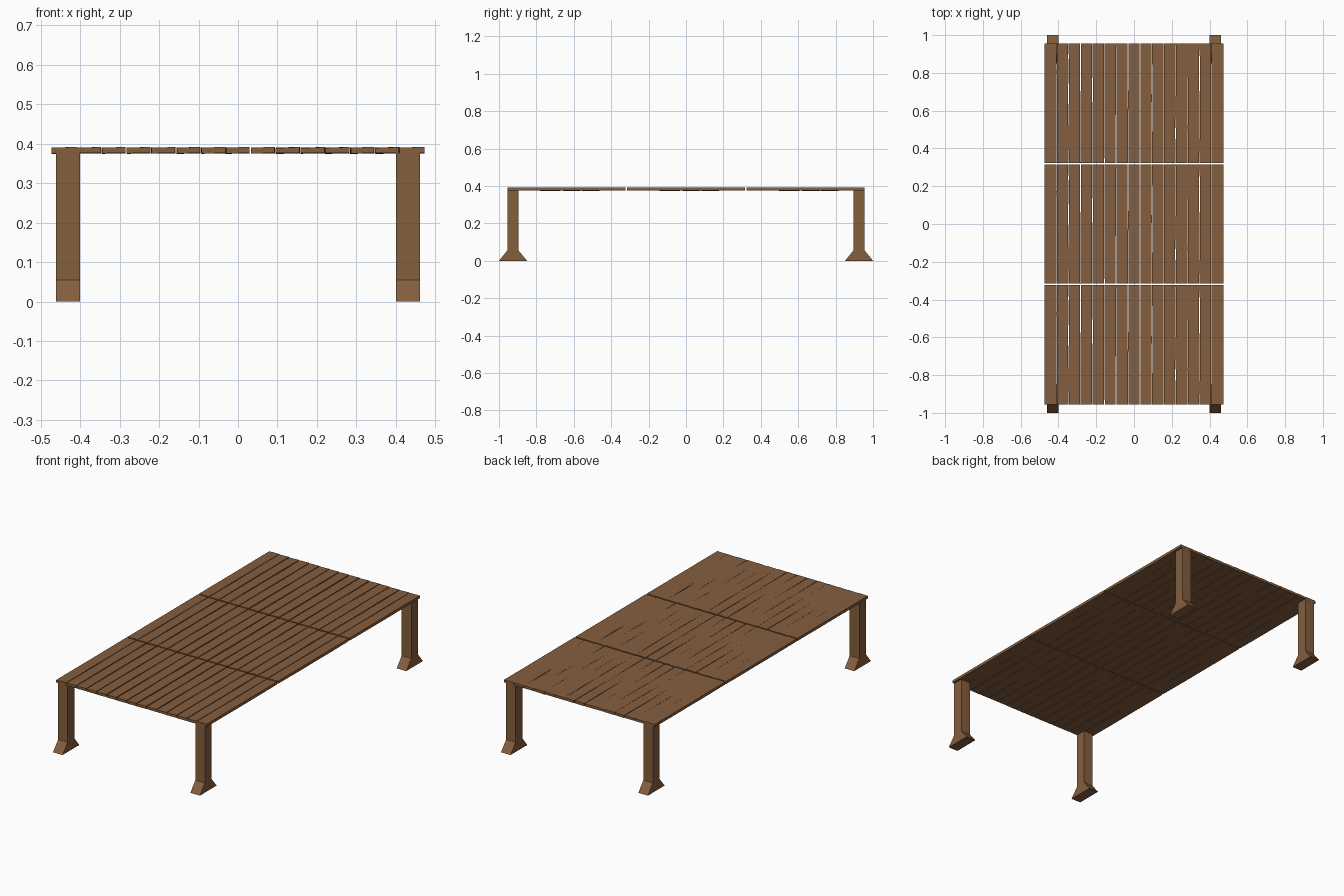
import bpy, bmesh, random
from mathutils import Vector

random.seed(4)
if "Cube" in bpy.data.objects:
    bpy.data.objects.remove(bpy.data.objects["Cube"])

wood = bpy.data.materials.new("brown wood")
wood.use_nodes = True
colour = (0.23, 0.112, 0.048, 1)
wood.diffuse_color = colour
wood.node_tree.nodes["Principled BSDF"].inputs["Base Color"].default_value = colour


def loft(name, rings):
    """Join matching cross-sections into one closed flat-faced solid."""
    bm = bmesh.new()
    loops = [[bm.verts.new(p) for p in ring] for ring in rings]
    for a, b in zip(loops, loops[1:]):
        for i in range(len(a)):
            j = (i + 1) % len(a)
            bm.faces.new((a[i], a[j], b[j], b[i]))
    bm.faces.new(loops[0])
    bm.faces.new(loops[-1])
    bmesh.ops.recalc_face_normals(bm, faces=bm.faces)
    mesh = bpy.data.meshes.new(name)
    bm.to_mesh(mesh)
    bm.free()
    mesh.materials.append(wood)
    obj = bpy.data.objects.new(name, mesh)
    bpy.context.collection.objects.link(obj)
    return obj


# Legs: square posts flaring into wedge feet along y
for sx, x_name in ((1, "left"), (-1, "right")):
    for sy, y_name in ((-1, "front"), (1, "back")):
        cx, cy = sx * 0.431, sy * 0.925
        rings = []
        for z, half in ((0, 0.075), (0.055, 0.03), (0.376, 0.03)):
            rings.append([(cx + u * 0.03, cy + v * half, z)
                          for u, v in ((-1, -1), (1, -1), (1, 1), (-1, 1))])
        loft(f"{y_name}_{x_name}_leg", rings)

# Deck: three repeated panels of slightly worn, twisted planks
COUNT, PITCH, LENGTH, SPACING = 15, 0.063, 0.632, 0.6395
for k in range(COUNT):
    x = (k - (COUNT - 1) / 2) * PITCH
    outer = k in (0, COUNT - 1)
    rings = []
    for t in (-0.5, -0.2, 0.05, 0.25, 0.5):
        tilt = random.uniform(-0.001, 0.003)
        left = 0.0315 if outer else random.uniform(0.0285, 0.0312)
        right = 0.0315 if outer else random.uniform(0.0285, 0.0312)
        bottom = 0.3755 - 0.001 * (abs(t) < 0.3)
        rings.append([
            (x - left, t * LENGTH, bottom + tilt * 0.5),
            (x + right, t * LENGTH, bottom + 0.001),
            (x + right, t * LENGTH, 0.3915),
            (x - left, t * LENGTH, 0.390 - tilt * 0.5)])
    plank = loft(f"plank_{k + 1}_middle", rings)
    for sy, y_name in ((-1, "front"), (1, "back")):
        copy = plank.copy()
        copy.name = f"plank_{k + 1}_{y_name}"
        copy.location = Vector((0, sy * SPACING, 0))
        bpy.context.collection.objects.link(copy)
